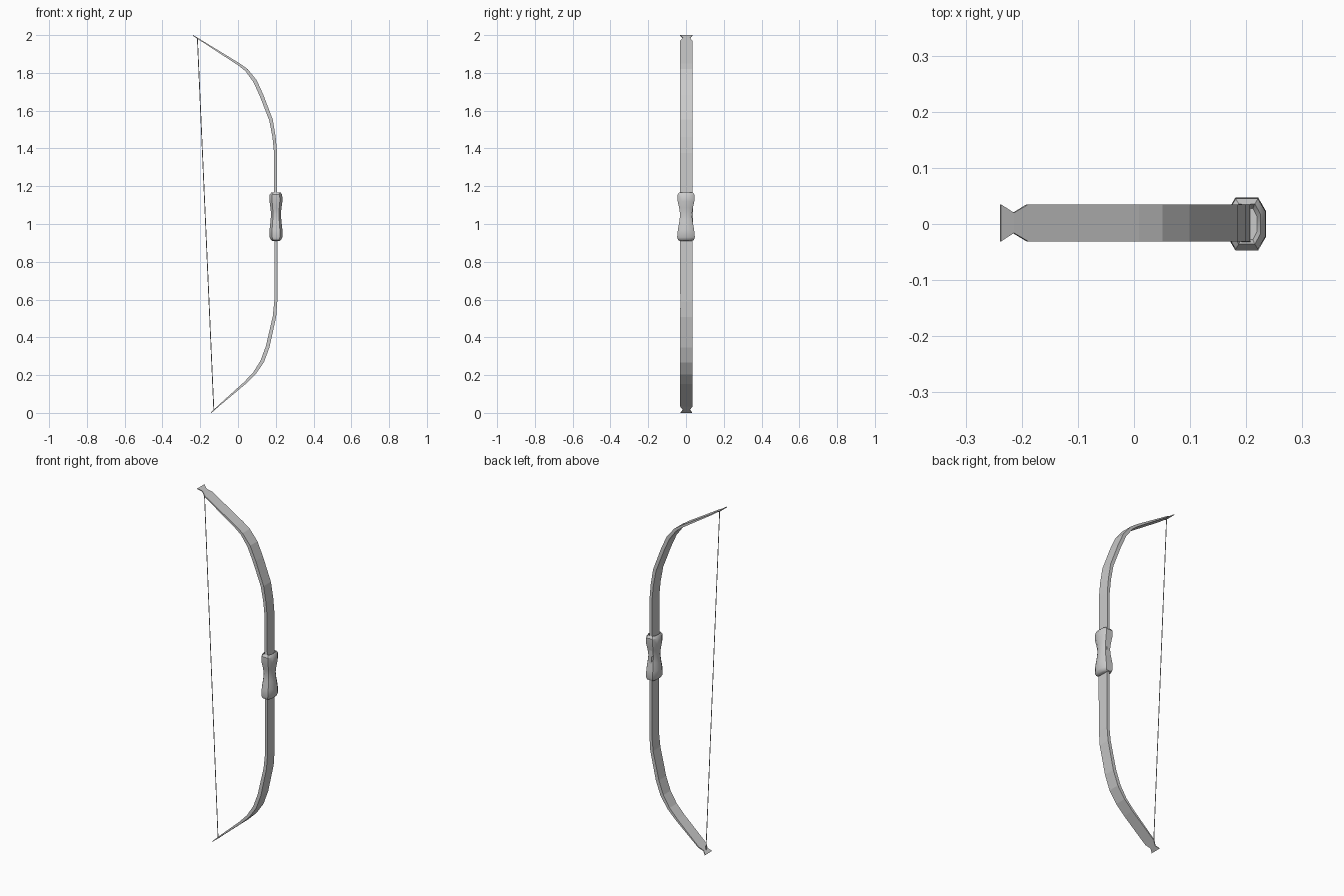
import bpy, bmesh, math
from mathutils import Vector


def loft(name, rings, smooth=False):
    """Skin a list of equal-sized vertex rings and cap both ends."""
    bm = bmesh.new()
    loops = [[bm.verts.new(p) for p in ring] for ring in rings]
    n = len(loops[0])
    for a, b in zip(loops, loops[1:]):
        for i in range(n):
            j = (i + 1) % n
            bm.faces.new((a[i], a[j], b[j], b[i]))
    bm.faces.new(loops[0])
    bm.faces.new(loops[-1])
    bmesh.ops.recalc_face_normals(bm, faces=bm.faces)
    mesh = bpy.data.meshes.new(name)
    bm.to_mesh(mesh)
    bm.free()
    ob = bpy.data.objects.new(name, mesh)
    bpy.context.collection.objects.link(ob)
    if smooth:
        bpy.ops.object.select_all(action='DESELECT')
        ob.select_set(True)
        bpy.context.view_layer.objects.active = ob
        bpy.ops.object.shade_smooth_by_angle(angle=math.radians(35))
    return ob


# Bow stave: x, z, half width, thickness, from upper tip to lower tip
stave = [
    (-0.238, 1.998, 0.033, 0.004),
    (-0.215, 1.984, 0.018, 0.005),
    (-0.190, 1.968, 0.033, 0.006),
    (0.005, 1.845, 0.033, 0.013),
    (0.045, 1.815, 0.033, 0.016),
    (0.090, 1.757, 0.033, 0.020),
    (0.125, 1.680, 0.033, 0.020),
    (0.175, 1.550, 0.033, 0.019),
    (0.191, 1.460, 0.033, 0.017),
    (0.199, 1.375, 0.033, 0.016),
    (0.200, 1.040, 0.034, 0.016),
    (0.200, 0.680, 0.033, 0.016),
    (0.200, 0.590, 0.032, 0.016),
    (0.193, 0.510, 0.033, 0.018),
    (0.157, 0.350, 0.033, 0.020),
    (0.128, 0.272, 0.033, 0.020),
    (0.086, 0.208, 0.033, 0.016),
    (0.035, 0.157, 0.033, 0.013),
    (-0.104, 0.036, 0.033, 0.006),
    (-0.125, 0.017, 0.018, 0.005),
    (-0.143, 0.001, 0.031, 0.004),
]
rings = []
for i, (x, z, w, t) in enumerate(stave):
    p, q = stave[max(i - 1, 0)], stave[min(i + 1, len(stave) - 1)]
    d = Vector((q[0] - p[0], 0, q[1] - p[1])).normalized()
    n = Vector((-d.z, 0, d.x)) * t / 2
    c = Vector((x, 0.002, z))
    side = Vector((0, w, 0))
    rings.append([c + n + side, c + n - side, c - n - side, c - n + side])
loft("bow_stave", rings)

# Grip: chamfered sleeve with a waist; z, half depth x, half width y
grip = [
    (1.150, 0.018, 0.028),
    (1.168, 0.024, 0.036),
    (1.155, 0.033, 0.045),
    (1.120, 0.034, 0.044),
    (1.085, 0.029, 0.036),
    (1.050, 0.026, 0.031),
    (1.015, 0.029, 0.035),
    (0.970, 0.034, 0.043),
    (0.930, 0.034, 0.047),
    (0.915, 0.026, 0.041),
    (0.910, 0.018, 0.032),
]
corner = [(1, .5), (.6, 1), (-.6, 1), (-1, .5), (-1, -.5), (-.6, -1), (.6, -1), (1, -.5)]
loft("grip", [[Vector((0.201 + u * a, v * b, z)) for u, v in corner]
              for z, a, b in grip], smooth=True)

# Bow string tied between the two tip notches
ends = [Vector((-0.215, 0.002, 1.984)), Vector((-0.128, 0.002, 0.014))]
sides = 6
loft("bow_string", [[e + Vector((math.cos(k * math.tau / sides), math.sin(k * math.tau / sides), 0)) * 0.0022
                     for k in range(sides)] for e in ends], smooth=True)
